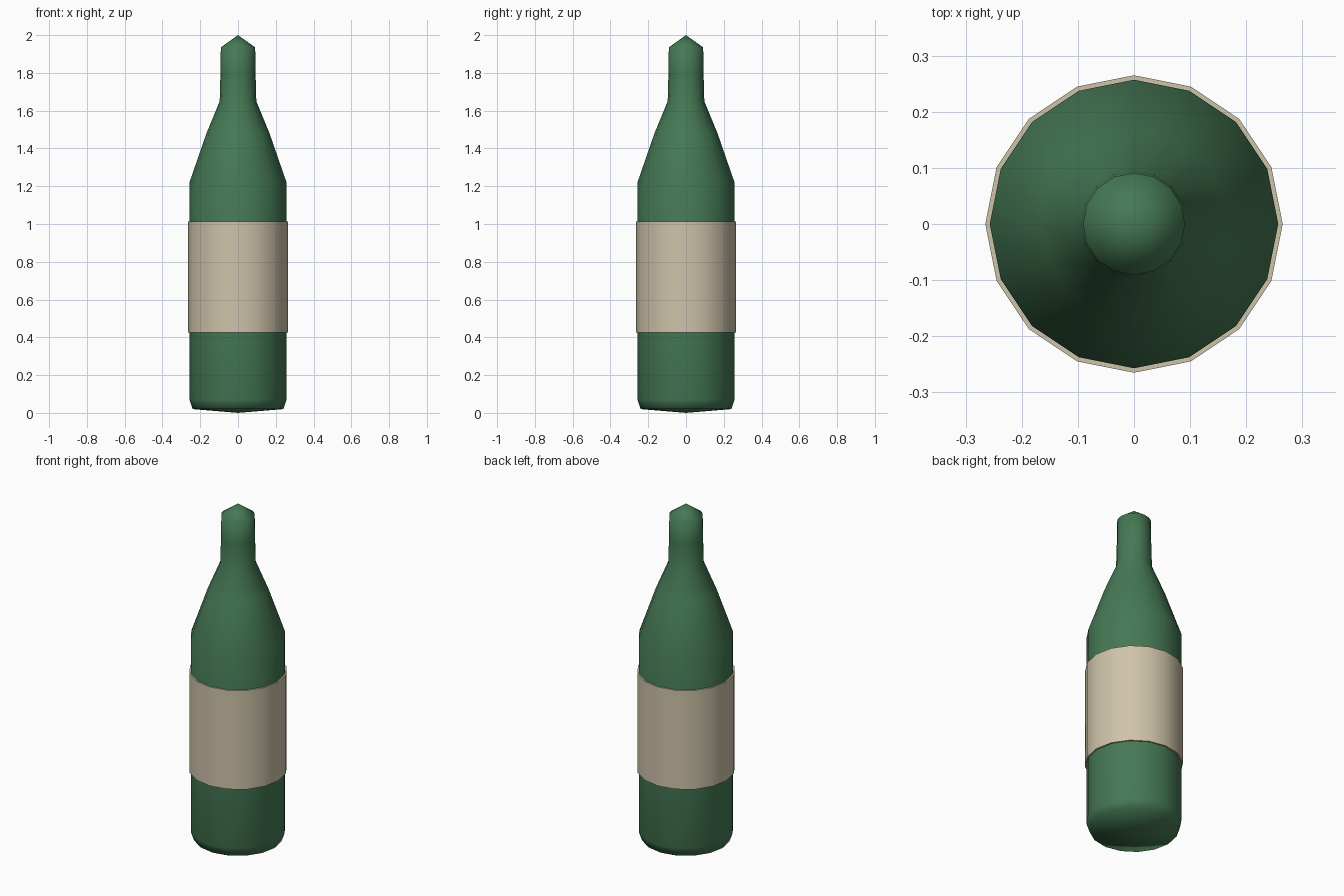
import bpy, bmesh, math

if "Cube" in bpy.data.objects:
    bpy.data.objects.remove(bpy.data.objects["Cube"])

SIDES = 16


def material(name, color):
    m = bpy.data.materials.new(name)
    m.diffuse_color = color
    m.use_nodes = True
    m.node_tree.nodes["Principled BSDF"].inputs["Base Color"].default_value = m.diffuse_color
    return m


def lathe(name, profile, mat, closed=False):
    """Spin (radius, z) points about z; radius 0 becomes a single pole."""
    bm = bmesh.new()
    rings = []
    for r, z in profile:
        if r == 0:
            rings.append([bm.verts.new((0, 0, z))] * SIDES)
        else:
            rings.append([bm.verts.new((r * math.cos(2 * math.pi * i / SIDES),
                                        r * math.sin(2 * math.pi * i / SIDES), z))
                          for i in range(SIDES)])
    pairs = list(zip(rings, rings[1:]))
    if closed:
        pairs.append((rings[-1], rings[0]))
    for a, b in pairs:
        for i in range(SIDES):
            j = (i + 1) % SIDES
            bm.faces.new(list(dict.fromkeys([a[i], a[j], b[j], b[i]])))
    bmesh.ops.recalc_face_normals(bm, faces=bm.faces)
    mesh = bpy.data.meshes.new(name)
    bm.to_mesh(mesh)
    bm.free()
    mesh.materials.append(mat)
    obj = bpy.data.objects.new(name, mesh)
    bpy.context.collection.objects.link(obj)
    mesh.shade_smooth()
    return obj


green = material("green_glass", (0.06, 0.19, 0.09, 1))
paper = material("label_paper", (0.62, 0.55, 0.40, 1))

# Bottle: base, body, shoulder, neck and pointed top
lathe("bottle", [(0, 0), (0.24, 0.02), (0.257, 0.07), (0.257, 1.22),
                 (0.167, 1.48), (0.097, 1.65), (0.093, 1.80),
                 (0.091, 1.935), (0, 2.0)], green)

# Label: thin sleeve with crisp rims
label = lathe("label", [(0.265, 0.425), (0.265, 1.012),
                        (0.256, 1.012), (0.256, 0.425)], paper, closed=True)
bpy.context.view_layer.objects.active = label
label.select_set(True)
bpy.ops.object.shade_smooth_by_angle(angle=math.radians(30))
